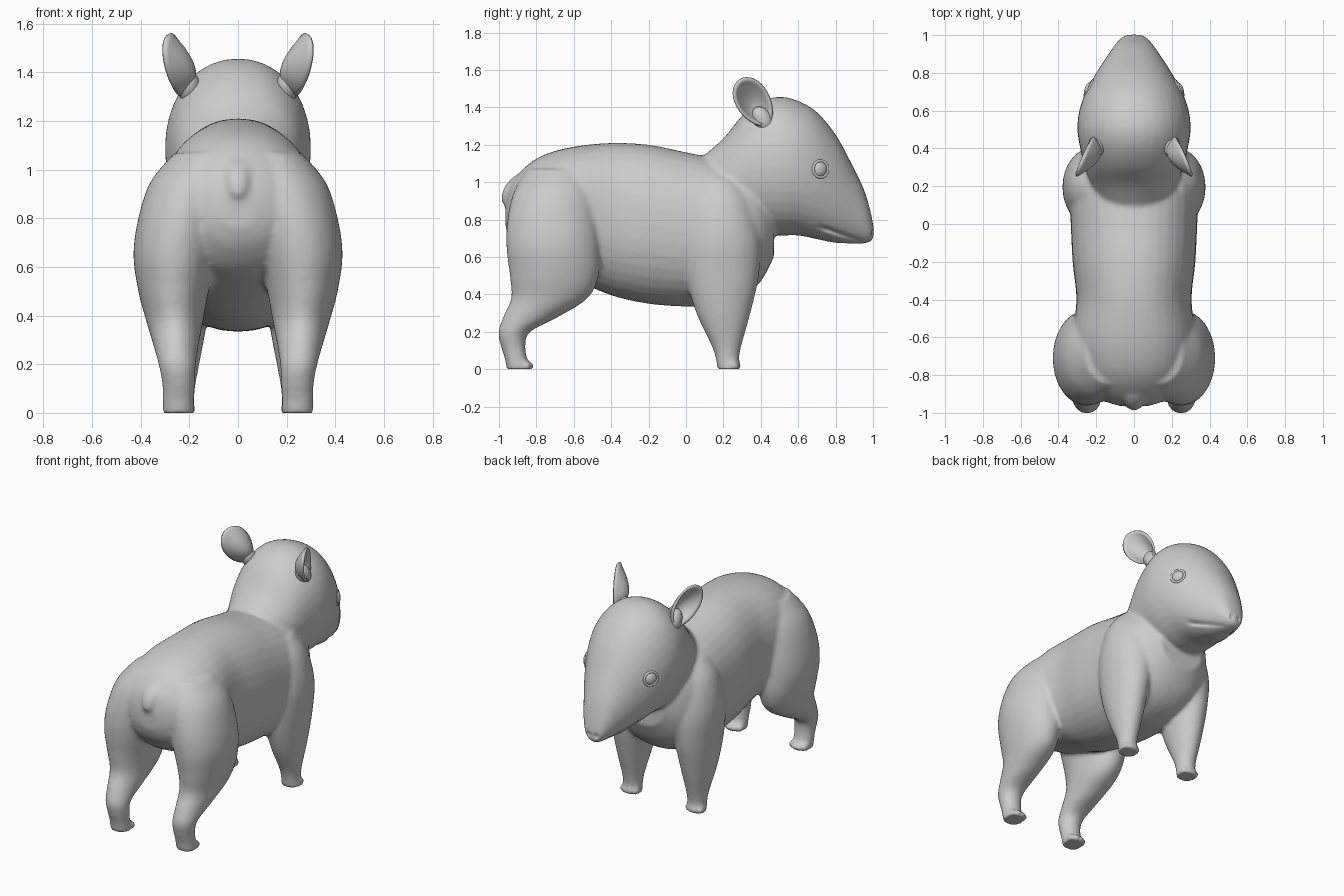
import bpy, bmesh, math
from mathutils import Vector, Matrix

if "Cube" in bpy.data.objects:
    bpy.data.objects.remove(bpy.data.objects["Cube"])


def catmull(a, b, c, d, t):
    return [0.5 * (2 * q + (r - p) * t + (2 * p - 5 * q + 4 * r - s) * t * t
                   + (3 * q - p - 3 * r + s) * t ** 3) for p, q, r, s in zip(a, b, c, d)]


def loft(bm, keys, axis, power=2.0, n=36, steps=6):
    """Closed tube through rings (x, y, z, rx, r2), r2 running along z or y."""
    k = [keys[0]] + keys + [keys[-1]]
    rows = [catmull(*k[i:i + 4], j / steps) for i in range(len(keys) - 1) for j in range(steps)]
    rows.append(keys[-1])
    rings = []
    for x, y, z, rx, r2 in rows:
        ring = []
        for i in range(n):
            a = 2 * math.pi * i / n
            c, s = math.cos(a), math.sin(a)
            u = rx * math.copysign(abs(c) ** (2 / power), c)
            v = r2 * math.copysign(abs(s) ** (2 / power), s)
            ring.append(bm.verts.new((x + u, y, z + v) if axis == 'Y' else (x + u, y + v, z)))
        rings.append(ring)
    for r, q in zip(rings, rings[1:]):
        for i in range(n):
            bm.faces.new((r[i], r[(i + 1) % n], q[(i + 1) % n], q[i]))
    bm.faces.new(rings[0][::-1])
    bm.faces.new(rings[-1])


def spine(rows):
    """(y, top, bottom, half width) to loft rings."""
    return [(0, y, (t + b) / 2, w, (t - b) / 2) for y, t, b, w in rows]


def finish(bm, name):
    bmesh.ops.recalc_face_normals(bm, faces=bm.faces)
    me = bpy.data.meshes.new(name)
    bm.to_mesh(me)
    bm.free()
    ob = bpy.data.objects.new(name, me)
    bpy.context.collection.objects.link(ob)
    me.polygons.foreach_set("use_smooth", [True] * len(me.polygons))
    return ob


bm = bmesh.new()
# Torso
loft(bm, spine([(-.965, .90, .76, .07), (-.93, 1.0, .68, .17), (-.85, 1.09, .59, .25),
                (-.75, 1.15, .54, .30), (-.6, 1.19, .48, .325), (-.4, 1.21, .395, .305),
                (-.2, 1.20, .35, .325), (0, 1.16, .335, .335), (.15, 1.13, .34, .34),
                (.3, 1.1, .385, .315), (.4, 1.05, .47, .26), (.47, .95, .6, .17)]), 'Y', 2.2)
# Neck and head
loft(bm, spine([(.08, 1.13, .8, .17), (.2, 1.235, .75, .225), (.3, 1.355, .75, .26),
                (.4, 1.43, .73, .285), (.5, 1.457, .715, .30), (.6, 1.435, .715, .29),
                (.7, 1.375, .695, .255), (.8, 1.255, .675, .20), (.88, 1.11, .672, .148),
                (.95, .965, .672, .10), (.985, .85, .68, .068), (1.003, .76, .70, .04)]), 'Y', 2.1)
# Tail
loft(bm, [(0, -.97, .885, .015, .012), (0, -.955, .91, .042, .033), (0, -.935, .97, .05, .038),
          (0, -.87, 1.03, .06, .05), (0, -.78, 1.07, .05, .05)], 'Z')

front_leg = [(-.01, .24, .225, .062, .055), (.05, .24, .222, .06, .062), (.12, .24, .217, .066, .078),
             (.3, .24, .20, .10, .145), (.5, .235, .195, .13, .195), (.7, .22, .195, .158, .205),
             (.9, .18, .19, .16, .17), (1.02, .14, .18, .12, .11)]
hind_leg = [(-.01, .245, -.895, .066, .062), (.06, .245, -.91, .065, .06), (.13, .245, -.925, .068, .067),
            (.2, .25, -.918, .077, .085), (.28, .255, -.83, .094, .148), (.38, .26, -.73, .118, .205),
            (.5, .265, -.705, .145, .237), (.65, .257, -.71, .173, .25), (.8, .23, -.71, .18, .245),
            (.95, .18, -.7, .18, .22), (1.07, .12, -.68, .14, .17)]
for s in (1, -1):
    # Legs with toes
    for rows, toe_y in ((front_leg, .262), (hind_leg, -.845)):
        loft(bm, [(s * x, y, z, rx, ry) for z, x, y, rx, ry in rows], 'Z')
        for dx, dy in ((-.05, -.012), (-.017, .004), (.017, .004), (.05, -.012)):
            m = Matrix.Translation((s * .243 + dx, toe_y + dy, .018)) @ Matrix.Diagonal((.019, .032, .024, 1))
            bmesh.ops.create_uvsphere(bm, u_segments=12, v_segments=8, radius=1, matrix=m)
body = finish(bm, "body")

# Fuse into one soft skin
rm = body.modifiers.new("fuse", 'REMESH')
rm.mode = 'VOXEL'
rm.voxel_size = .012
rm.use_smooth_shade = True
sm = body.modifiers.new("soften", 'SMOOTH')
sm.factor = .5
sm.iterations = 10
skin = bpy.data.meshes.new_from_object(body.evaluated_get(bpy.context.evaluated_depsgraph_get()))
body.modifiers.clear()
body.data = skin

# Flat soles, mouth crease and nostrils
for v in skin.vertices:
    p = v.co
    p.z = max(p.z, 0)
    if p.y > .7 and p.z < .85:
        line = .76 - .36 * (p.y - .72)
        fade = min(1, (p.y - .7) / .05) * max(0, min(1, (.96 - p.y) / .03))
        p.x *= 1 - .13 * fade * math.exp(-((p.z - line) / .012) ** 2)
    if p.y > .95:
        d = (Vector((abs(p.x), p.z)) - Vector((.028, .73))).length
        p.y -= .02 * math.exp(-(d / .012) ** 2)
skin.polygons.foreach_set("use_smooth", [True] * len(skin.polygons))
skin.update()
bpy.context.view_layer.update()

for s, side in ((1, "right"), (-1, "left")):
    # Cupped ear
    bm = bmesh.new()
    length = Vector((.035, -.075, .12)).normalized()
    across = Vector((-.3, .8, .52)).normalized()
    rows, n = 8, 32
    tip = []
    for j in range(rows + 1):
        r = max(j / rows, .001)
        ring = []
        for i in range(n):
            a = 2 * math.pi * i / n
            u, w = r * math.cos(a), r * math.sin(a)
            p = Vector((.262, .362, 1.43)) + length * u * .142 + across * w * .09 * (1 + .12 * u)
            p += Vector((-.07, -.015, -.005)) * (1 - r * r) * (1 - .35 * u)
            ring.append(bm.verts.new((s * p.x, p.y, p.z)))
        tip.append(ring)
    for a, b in zip(tip, tip[1:]):
        for i in range(n):
            bm.faces.new((a[i], a[(i + 1) % n], b[(i + 1) % n], b[i]))
    bm.faces.new(tip[0][::-1])
    ear = finish(bm, side + "_ear")
    so = ear.modifiers.new("thickness", 'SOLIDIFY')
    so.thickness = .014
    so.offset = 0

    # Ear root
    bm = bmesh.new()
    m = (Matrix.Translation((s * .2, .41, 1.335)) @ Matrix.Rotation(math.radians(30), 4, 'X')
         @ Matrix.Diagonal((.045, .05, .075, 1)))
    bmesh.ops.create_uvsphere(bm, u_segments=24, v_segments=16, radius=1, matrix=m)
    finish(bm, side + "_ear_root")

    # Eye seated on the skin, with a lid ring
    hit, loc, nor, _ = body.ray_cast(Vector((s, .72, 1.07)), Vector((-s, 0, 0)))
    turn = nor.to_track_quat('Z', 'Y').to_matrix().to_4x4()
    bm = bmesh.new()
    bmesh.ops.create_uvsphere(bm, u_segments=24, v_segments=16, radius=1,
                              matrix=Matrix.Translation(loc - nor * .006) @ turn
                              @ Matrix.Diagonal((.04, .04, .022, 1)))
    finish(bm, side + "_eye")
    bpy.ops.mesh.primitive_torus_add(major_segments=32, minor_segments=10, major_radius=.044,
                                     minor_radius=.008, location=loc - nor * .003,
                                     rotation=turn.to_euler())
    lid = bpy.context.object
    lid.name = side + "_eyelid"
    bpy.ops.object.shade_smooth()
